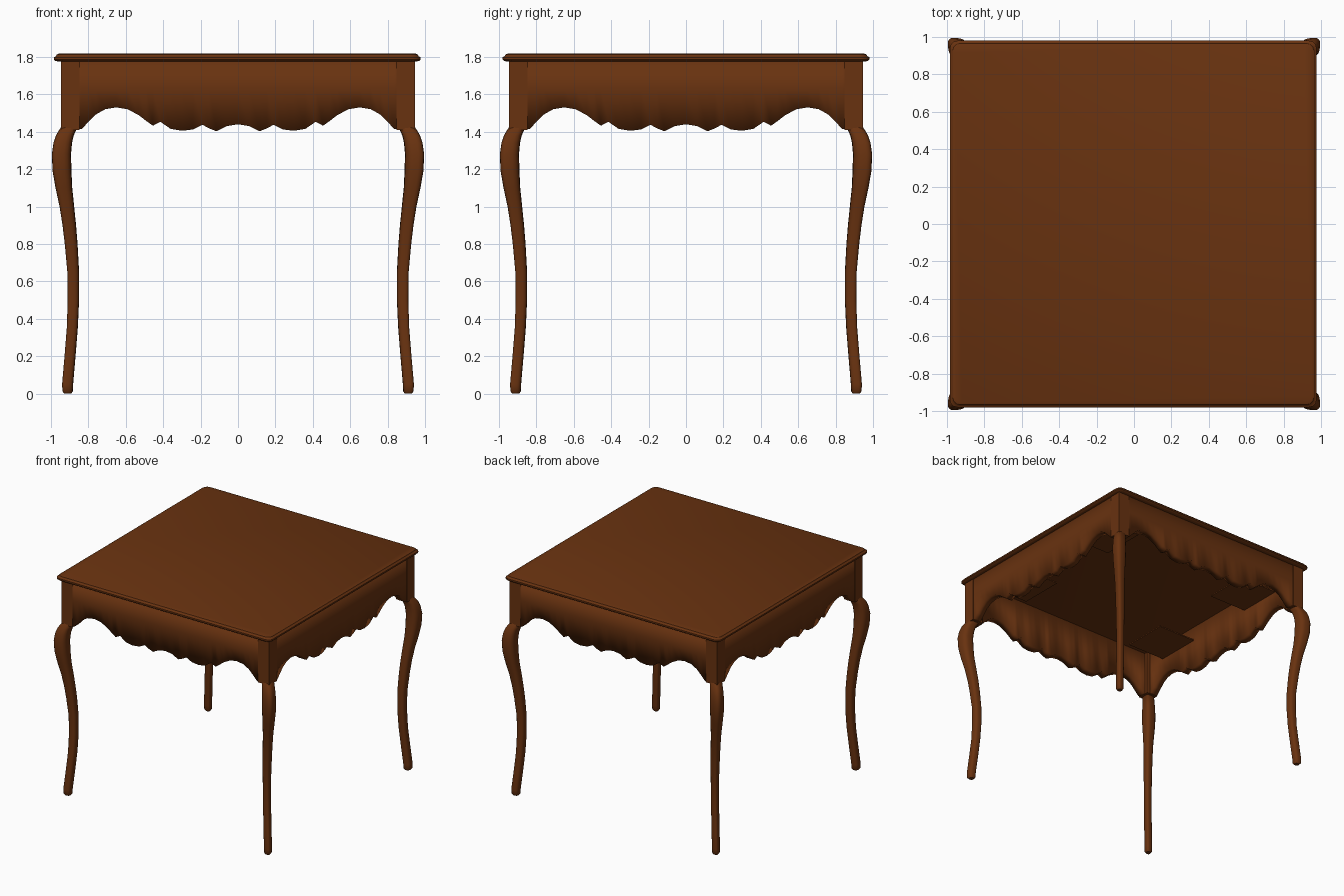
import bpy, bmesh, math
from mathutils import Matrix, Vector

cube = bpy.data.objects.get("Cube")
if cube:
    bpy.data.objects.remove(cube, do_unlink=True)

wood = bpy.data.materials.new("dark_wood")
wood.use_nodes = True
COLOR = (0.14, 0.032, 0.005, 1)
wood.diffuse_color = COLOR
bsdf = wood.node_tree.nodes["Principled BSDF"]
bsdf.inputs["Base Color"].default_value = COLOR
bsdf.inputs["Roughness"].default_value = 0.6


def finish(bm, name, angle=None):
    """Turn a bmesh into a wooden object; smooth fully or up to an angle."""
    bmesh.ops.recalc_face_normals(bm, faces=bm.faces)
    mesh = bpy.data.meshes.new(name)
    bm.to_mesh(mesh)
    bm.free()
    mesh.materials.append(wood)
    obj = bpy.data.objects.new(name, mesh)
    bpy.context.collection.objects.link(obj)
    bpy.ops.object.select_all(action="DESELECT")
    obj.select_set(True)
    bpy.context.view_layer.objects.active = obj
    if angle is None:
        bpy.ops.object.shade_smooth()
    else:
        bpy.ops.object.shade_smooth_by_angle(angle=math.radians(angle))
    return obj


def rounded_square(half, radius, steps=3):
    """Outline of a square with rounded corners, around the origin."""
    points = []
    for q in range(4):
        turn = Matrix.Rotation(q * math.pi / 2, 3, "Z")
        for s in range(steps + 1):
            a = s / steps * math.pi / 2
            c = half - radius
            points.append(turn @ Vector((c + radius * math.cos(a),
                                         c + radius * math.sin(a), 0)))
    return points


def loft(rings):
    """Skin a stack of closed rings and cap both ends."""
    bm = bmesh.new()
    loops = [[bm.verts.new(p) for p in ring] for ring in rings]
    n = len(loops[0])
    for low, high in zip(loops, loops[1:]):
        for i in range(n):
            j = (i + 1) % n
            bm.faces.new((low[i], low[j], high[j], high[i]))
    bm.faces.new(loops[0][::-1])
    bm.faces.new(loops[-1])
    return bm


def box(name, center, size):
    bm = bmesh.new()
    bmesh.ops.create_cube(bm, size=1)
    bmesh.ops.scale(bm, vec=size, verts=bm.verts)
    bmesh.ops.translate(bm, vec=center, verts=bm.verts)
    return finish(bm, name, 30)


# Table top with a moulded edge
edge = [(0.955, 1.775), (0.972, 1.778), (0.98, 1.786), (0.98, 1.798),
        (0.97, 1.803), (0.966, 1.812), (0.955, 1.817)]
finish(loft([[p + Vector((-0.004, 0, z)) for p in rounded_square(h, 0.04)]
             for h, z in edge]), "table_top", 40)

# Scalloped apron: half of the lower edge, mirrored about the middle
EDGE = [(0, 1.44), (0.06, 1.43), (0.115, 1.402), (0.155, 1.418), (0.19, 1.437),
        (0.24, 1.412), (0.3, 1.405), (0.36, 1.415), (0.415, 1.453),
        (0.455, 1.432), (0.49, 1.457), (0.53, 1.488), (0.59, 1.52),
        (0.65, 1.53), (0.71, 1.52), (0.76, 1.492), (0.8, 1.452),
        (0.835, 1.415), (0.9, 1.41)]
outline = [(-x, z) for x, z in EDGE[:0:-1]] + EDGE
OUT, INNER, TOP = -0.943, -0.875, 1.78
for k, side in enumerate(("front", "left", "back", "right")):
    rings = [[Vector((x, OUT, TOP)), Vector((x, OUT, 1.63)), Vector((x, OUT, z)),
              Vector((x, INNER, z)), Vector((x, INNER, TOP))] for x, z in outline]
    bm = loft(rings)
    bmesh.ops.rotate(bm, matrix=Matrix.Rotation(k * math.pi / 2, 3, "Z"),
                     verts=bm.verts)
    finish(bm, side + "_apron")

# Curved legs: height, distance of the axis from the middle, half width
LEG = [(0, 0.91, 0.02), (0.012, 0.911, 0.029), (0.05, 0.911, 0.031),
       (0.2, 0.898, 0.031), (0.35, 0.886, 0.031), (0.5, 0.88, 0.032),
       (0.65, 0.881, 0.033), (0.8, 0.892, 0.036), (0.9, 0.902, 0.038),
       (1.0, 0.915, 0.041), (1.1, 0.931, 0.047), (1.19, 0.941, 0.053),
       (1.28, 0.944, 0.054), (1.34, 0.937, 0.052), (1.38, 0.926, 0.05),
       (1.41, 0.91, 0.048), (1.43, 0.898, 0.046)]
squash = Matrix.Scale(0.85, 3, Vector((1, -1, 0)).normalized())
rings = [[squash @ p + Vector((c, c, z)) for p in rounded_square(h, h * 0.65)]
         for z, c, h in LEG]
for x, side in ((1, "left"), (-1, "right")):
    for y, end in ((-1, "front"), (1, "back")):
        bm = loft(rings)
        bmesh.ops.scale(bm, vec=(x, y, 1), verts=bm.verts)
        finish(bm, f"{end}_{side}_leg", 45)
        # Square post above the leg, and a thin brace behind the apron
        box(f"{end}_{side}_post", (x * 0.897, y * 0.897, 1.595), (0.1, 0.1, 0.37))
        box(f"{end}_{side}_brace", (x * 0.71, y * 0.5, 1.66), (0.36, 0.38, 0.01))
